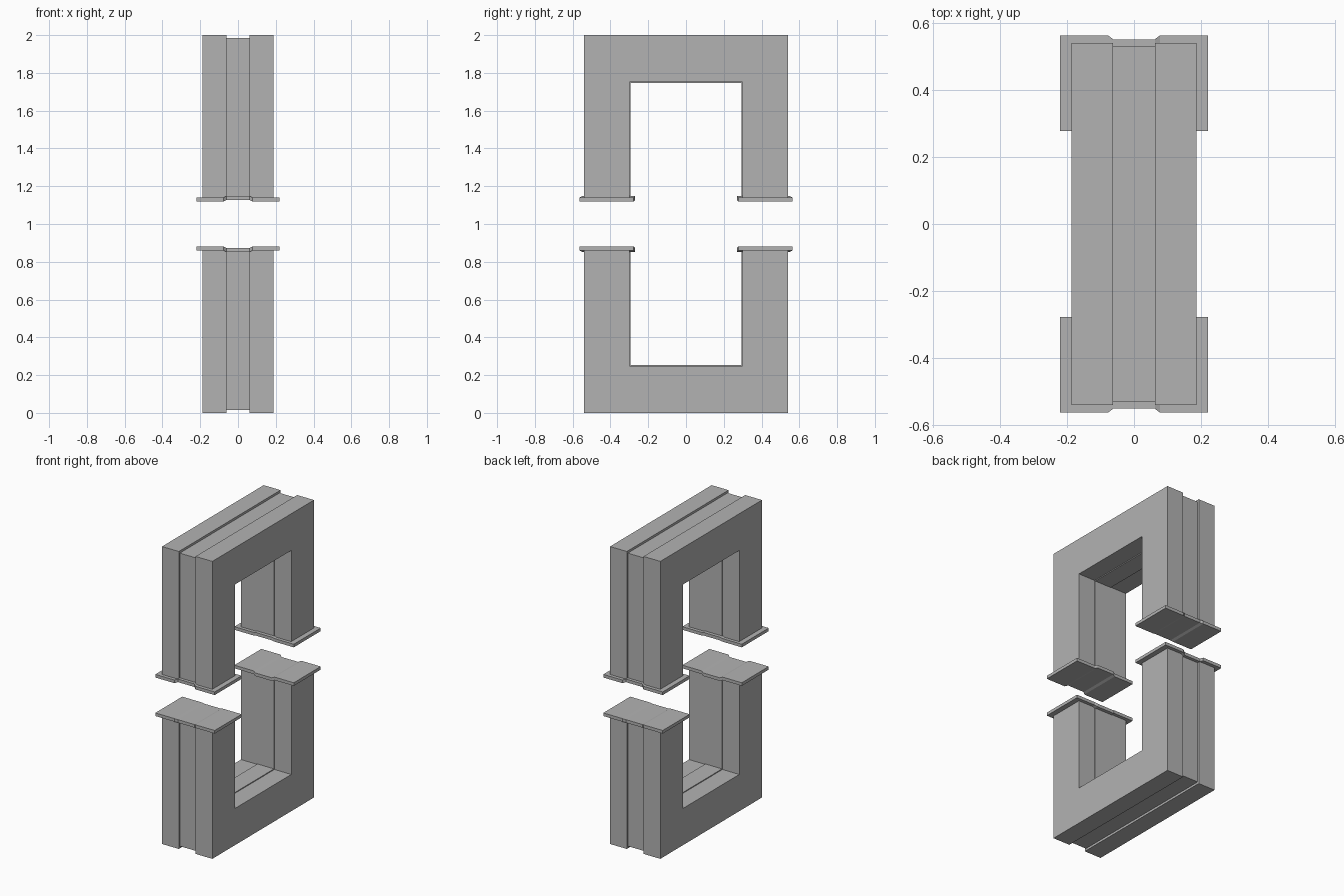
import bpy
import bmesh

cube = bpy.data.objects.get("Cube")
if cube:
    bpy.data.objects.remove(cube, do_unlink=True)

grey = bpy.data.materials.new("plain grey")
grey.use_nodes = True
colour = (0.45, 0.45, 0.45, 1)
grey.diffuse_color = colour
grey.node_tree.nodes["Principled BSDF"].inputs["Base Color"].default_value = colour


def loft(name, sections):
    """Join matching outlines, given as (x, [(y, z), ...]), and cap both ends."""
    bm = bmesh.new()
    rings = [[bm.verts.new((x, y, z)) for y, z in outline] for x, outline in sections]
    for a, b in zip(rings, rings[1:]):
        for i in range(len(a)):
            j = (i + 1) % len(a)
            bm.faces.new((a[i], a[j], b[j], b[i]))
    bm.faces.new(rings[0])
    bm.faces.new(rings[-1])
    bmesh.ops.recalc_face_normals(bm, faces=bm.faces[:])
    mesh = bpy.data.meshes.new(name)
    bm.to_mesh(mesh)
    bm.free()
    mesh.materials.append(grey)
    obj = bpy.data.objects.new(name, mesh)
    bpy.context.collection.objects.link(obj)


def u_outline(outer, inner, base, floor, top, z):
    """U-shaped section of a core layer."""
    pts = [(-outer, base), (outer, base), (outer, top), (inner, top),
           (inner, floor), (-inner, floor), (-inner, top), (-outer, top)]
    return [(y, z(h)) for y, h in pts]


def plate_outline(outer, inner, low, high, side, z):
    """Rectangular section of an end plate."""
    pts = [(outer, low), (outer, high), (inner, high), (inner, low)]
    return [(side * y, z(h)) for y, h in pts]


HALF, STRIP = 0.187, 0.062
halves = {"lower": lambda h: h, "upper": lambda h: 2 - h}

for half, z in halves.items():
    # Two thick outer layers with a slightly smaller middle layer
    cheek = u_outline(0.54, 0.299, 0, 0.247, 0.862, z)
    middle = u_outline(0.53, 0.294, 0.015, 0.253, 0.856, z)
    loft(half + "_core_right", [(-HALF, cheek), (-STRIP, cheek)])
    loft(half + "_core_middle", [(-STRIP, middle), (STRIP, middle)])
    loft(half + "_core_left", [(STRIP, cheek), (HALF, cheek)])

    # Thin plates on the leg ends, dipping along the middle
    for end, side in (("front", -1), ("back", 1)):
        wide = plate_outline(0.563, 0.277, 0.86, 0.881, side, z)
        dip = plate_outline(0.551, 0.271, 0.853, 0.874, side, z)
        loft(f"{half}_{end}_plate", [(-0.221, wide), (-0.078, wide), (-STRIP, dip),
                                     (STRIP, dip), (0.078, wide), (0.221, wide)])
